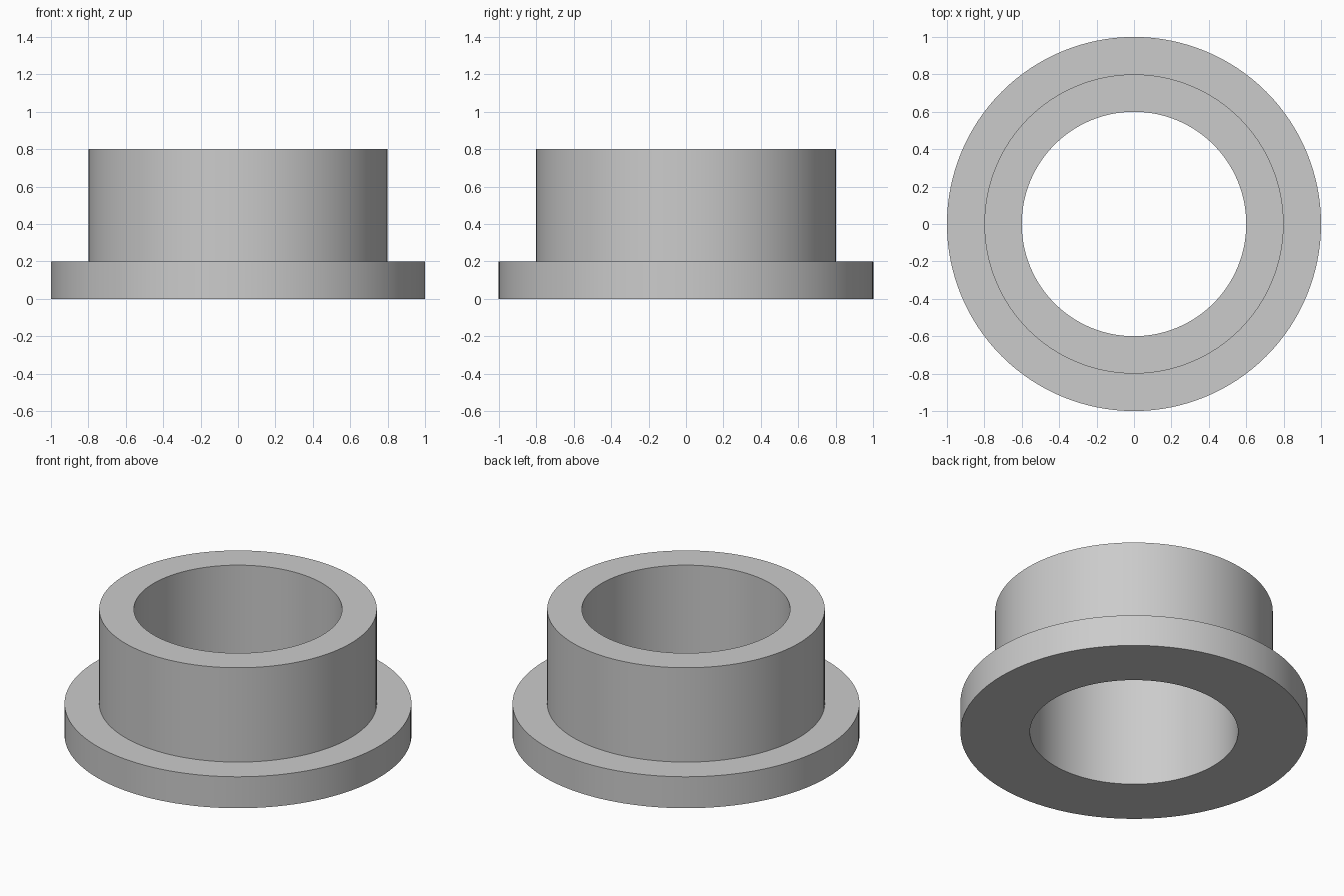
import bpy
import bmesh
from math import cos, sin, pi, radians

cube = bpy.data.objects.get("Cube")
if cube:
    bpy.data.objects.remove(cube, do_unlink=True)

SEGMENTS = 128
BORE, SLEEVE, FLANGE = 0.6, 0.8, 1.0
FLANGE_TOP, SLEEVE_TOP = 0.2, 0.8

# Plain grey material
grey = bpy.data.materials.new("grey")
grey.use_nodes = True
colour = (0.6, 0.6, 0.6, 1)
grey.diffuse_color = colour
grey.node_tree.nodes["Principled BSDF"].inputs["Base Color"].default_value = colour


def lathe(name, profile, material):
    """Revolve a closed (radius, height) profile about the z axis."""
    bm = bmesh.new()
    rings = []
    for i in range(SEGMENTS):
        a = 2 * pi * i / SEGMENTS
        rings.append([bm.verts.new((r * cos(a), r * sin(a), z)) for r, z in profile])
    for i, ring in enumerate(rings):
        after = rings[(i + 1) % SEGMENTS]
        for j in range(len(profile)):
            k = (j + 1) % len(profile)
            bm.faces.new((ring[j], after[j], after[k], ring[k]))
    bmesh.ops.recalc_face_normals(bm, faces=bm.faces)
    mesh = bpy.data.meshes.new(name)
    bm.to_mesh(mesh)
    bm.free()
    mesh.materials.append(material)
    obj = bpy.data.objects.new(name, mesh)
    bpy.context.collection.objects.link(obj)
    return obj


# Flanged sleeve with a straight bore
bushing = lathe("flanged_bushing", [
    (BORE, 0), (FLANGE, 0), (FLANGE, FLANGE_TOP),
    (SLEEVE, FLANGE_TOP), (SLEEVE, SLEEVE_TOP), (BORE, SLEEVE_TOP),
], grey)

# Smooth walls, sharp rims
bpy.ops.object.select_all(action="DESELECT")
bushing.select_set(True)
bpy.context.view_layer.objects.active = bushing
bpy.ops.object.shade_smooth_by_angle(angle=radians(30))
